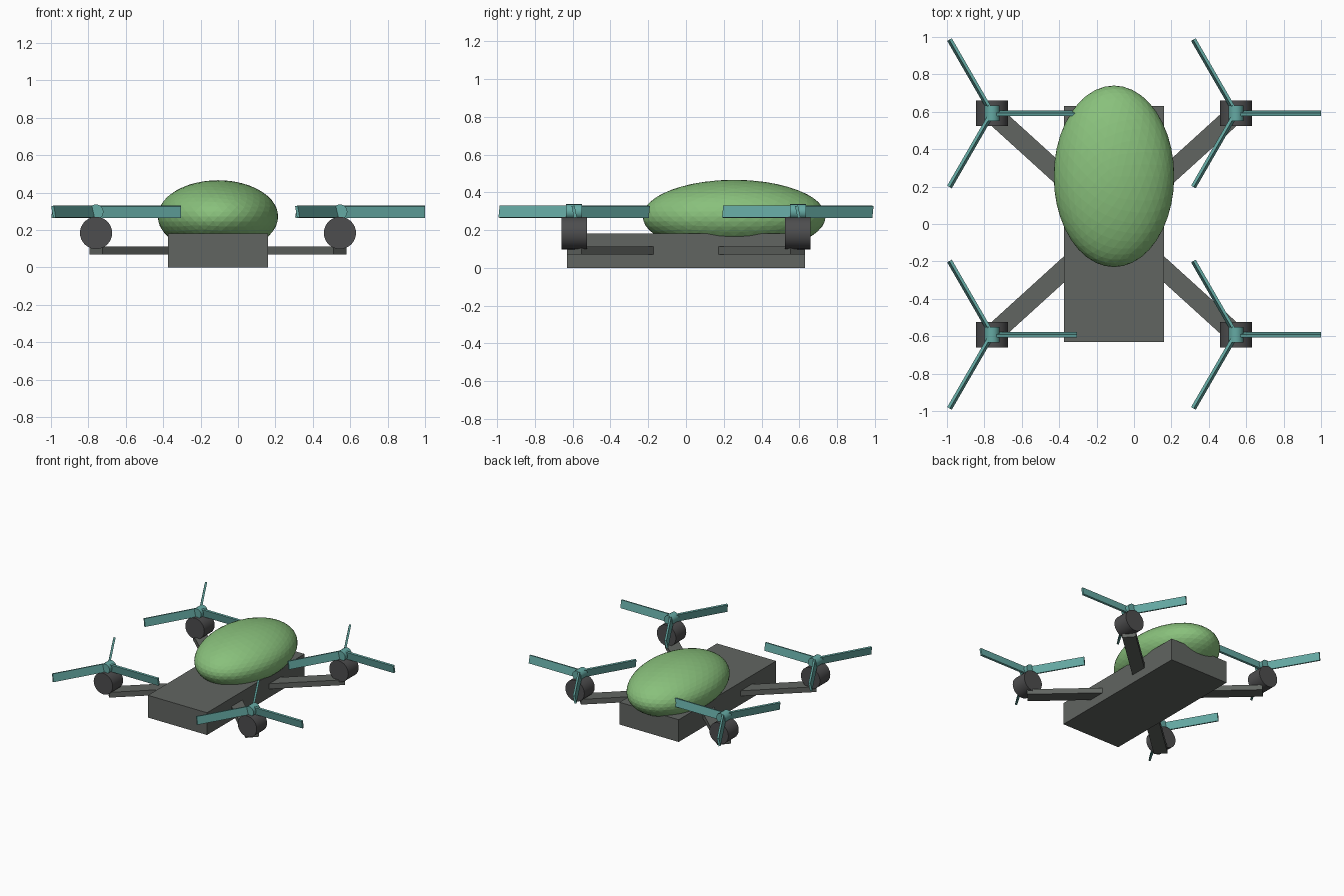
import bpy, bmesh
from math import atan2, hypot, pi, radians
from mathutils import Matrix, Vector

if "Cube" in bpy.data.objects:
    bpy.data.objects.remove(bpy.data.objects["Cube"])

CX = -0.107            # centreline of the airframe
MX, MY = 0.652, 0.592  # motor offsets from the centre


def material(name, rgb):
    m = bpy.data.materials.new(name)
    m.diffuse_color = (*rgb, 1)
    m.use_nodes = True
    m.node_tree.nodes["Principled BSDF"].inputs["Base Color"].default_value = m.diffuse_color
    return m


frame_mat = material("frame_grey", (0.12, 0.13, 0.12))
motor_mat = material("motor_grey", (0.075, 0.075, 0.077))
canopy_mat = material("canopy_green", (0.25, 0.53, 0.20))
rotor_mat = material("rotor_teal", (0.13, 0.40, 0.37))


def finish(name, bm, mat, smooth=False):
    me = bpy.data.meshes.new(name)
    bm.to_mesh(me)
    bm.free()
    me.materials.append(mat)
    ob = bpy.data.objects.new(name, me)
    bpy.context.collection.objects.link(ob)
    if smooth:
        bpy.ops.object.select_all(action='DESELECT')
        ob.select_set(True)
        bpy.context.view_layer.objects.active = ob
        bpy.ops.object.shade_smooth_by_angle(angle=radians(40))
    return ob


def add_box(bm, size, matrix):
    bmesh.ops.create_cube(bm, size=1, matrix=matrix @ Matrix.Diagonal((*size, 1)))


def add_drum(bm, radius, length, centre, sides):
    # cylinder lying along y
    bmesh.ops.create_cone(bm, cap_ends=True, segments=sides, radius1=radius,
                          radius2=radius, depth=length,
                          matrix=Matrix.Translation(centre) @ Matrix.Rotation(pi / 2, 4, 'X'))


# Body slab
bm = bmesh.new()
add_box(bm, (0.535, 1.26, 0.182), Matrix.Translation((CX, 0, 0.091)))
finish("body", bm, frame_mat)

# Egg-shaped canopy
bm = bmesh.new()
bmesh.ops.create_icosphere(bm, subdivisions=4, radius=1,
                           matrix=Matrix.Translation((CX, 0.255, 0.272))
                           @ Matrix.Diagonal((0.322, 0.485, 0.194, 1)))
finish("canopy", bm, canopy_mat)

# Arm, motor and rotor at each corner
for side, sx in (("left", -1), ("right", 1)):
    for end, sy in (("front", -1), ("back", 1)):
        tag = f"{end}_{side}"
        x, y = CX + sx * MX, sy * MY

        # Arm runs from the body centre to the motor
        bm = bmesh.new()
        add_box(bm, (hypot(MX, MY), 0.104, 0.043),
                Matrix.Translation(((CX + x) / 2, y / 2, 0.091))
                @ Matrix.Rotation(atan2(sy * MY, sx * MX), 4, 'Z'))
        finish("arm_" + tag, bm, frame_mat)

        bm = bmesh.new()
        add_drum(bm, 0.086, 0.134, (x, y, 0.184), 32)
        finish("motor_" + tag, bm, motor_mat, True)

        # Hub and three slightly pitched blades
        hub = Vector((x, y, 0.297))
        bm = bmesh.new()
        add_drum(bm, 0.04, 0.085, hub, 16)
        finish("hub_" + tag, bm, rotor_mat, True)

        bm = bmesh.new()
        for i in range(3):
            add_box(bm, (0.455, 0.016, 0.064),
                    Matrix.Translation(hub) @ Matrix.Rotation(i * 2 * pi / 3, 4, 'Z')
                    @ Matrix.Translation((0.2275, 0, 0)) @ Matrix.Rotation(0.2, 4, 'X'))
        finish("blades_" + tag, bm, rotor_mat)
